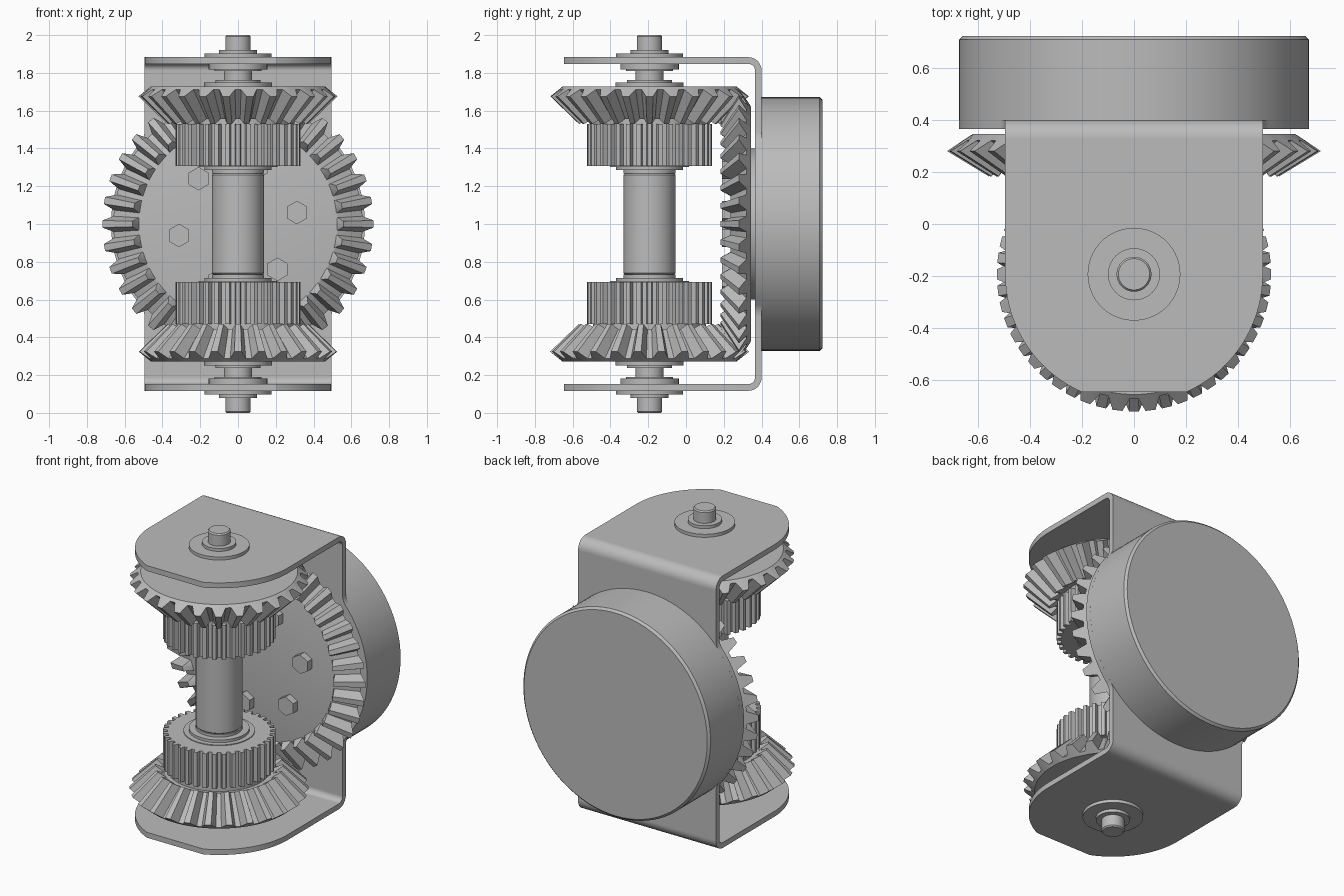
import bpy, bmesh, math
from mathutils import Matrix, Vector

if "Cube" in bpy.data.objects:
    bpy.data.objects.remove(bpy.data.objects["Cube"])

steel = bpy.data.materials.new("steel_grey")
steel.use_nodes = True
GREY = (0.5, 0.5, 0.5, 1)
steel.diffuse_color = GREY
steel.node_tree.nodes["Principled BSDF"].inputs["Base Color"].default_value = GREY

SHAFT_Y = -0.193
HALF = 0.495           # half width of the bracket
THICK = 0.035
BODY_R = 0.672         # housing radius
UPRIGHT = Matrix.Translation((0, SHAFT_Y, 1))
FACING = Matrix.Translation((0, 0, 1)) @ Matrix.Rotation(math.pi / 2, 4, 'X')  # local z -> -y
parts = []


def finish(name, bm, matrix):
    bmesh.ops.transform(bm, matrix=matrix, verts=bm.verts)
    bmesh.ops.recalc_face_normals(bm, faces=bm.faces)
    mesh = bpy.data.meshes.new(name)
    bm.to_mesh(mesh)
    bm.free()
    mesh.materials.append(steel)
    obj = bpy.data.objects.new(name, mesh)
    bpy.context.collection.objects.link(obj)
    parts.append(obj)


def skin(name, loops, matrix):
    """Bridge successive closed loops of points and cap both ends."""
    bm = bmesh.new()
    rings = [[bm.verts.new(p) for p in loop] for loop in loops]
    n = len(rings[0])
    for a, b in zip(rings, rings[1:]):
        for i in range(n):
            j = (i + 1) % n
            bm.faces.new((a[i], a[j], b[j], b[i]))
    bm.faces.new(rings[0][::-1])
    bm.faces.new(rings[-1])
    finish(name, bm, matrix)


def polar(r, angle, z):
    return Vector((r * math.cos(angle), r * math.sin(angle), z))


def lathe(name, profile, matrix, sides=64, phase=0.0):
    skin(name, [[polar(r, phase + math.tau * i / sides, z) for i in range(sides)]
                for r, z in profile], matrix)


def gear(name, teeth, sections, matrix, phase=0.0, root=0.36, tip=0.15):
    """Sections are (root radius, root z, tip radius, tip z)."""
    pitch = math.tau / teeth
    loops = []
    for rr, rz, tr, tz in sections:
        loop = []
        for i in range(teeth):
            a = phase + i * pitch
            loop += [polar(rr, a - root * pitch, rz), polar(tr, a - tip * pitch, tz),
                     polar(tr, a + tip * pitch, tz), polar(rr, a + root * pitch, rz)]
        loops.append(loop)
    skin(name, loops, matrix)


def prism(name, outline, low, high, matrix=Matrix()):
    skin(name, [[(x, y, z) for x, y in outline] for z in (low, high)], matrix)


def arc(cx, cy, r, start, end, steps):
    return [(cx + r * math.cos(start + (end - start) * i / steps),
             cy + r * math.sin(start + (end - start) * i / steps)) for i in range(steps + 1)]


# Shaft assembly: upper half and mirrored lower half
TOP = 0.883
BEND = 0.07
BACK = 0.40
for side, s in (("upper", 1), ("lower", -1)):
    m = UPRIGHT @ Matrix.Diagonal((1, 1, s, 1))
    front = -math.pi / 2
    gear(side + "_bevel_gear", 26,
         [(0.325, 0.562, 0.325, 0.562), (0.333, 0.556, 0.375, 0.53),
          (0.478, 0.712, 0.527, 0.676), (0.462, 0.727, 0.462, 0.727)],
         m, front + (math.pi / 26 if s > 0 else 0))
    gear(side + "_spur_gear", 36, [(0.303, 0.307, 0.332, 0.307), (0.303, 0.53, 0.332, 0.53)],
         m, front, 0.3, 0.2)
    lathe(side + "_gear_core", [(0.3, 0.5), (0.3, 0.6)], m)
    lathe(side + "_inner_collar", [(0.138, 0.268), (0.138, 0.285), (0.178, 0.285),
                                   (0.178, 0.302), (0.21, 0.302), (0.21, 0.31)], m)
    lathe(side + "_hub_collar", [(0.18, 0.72), (0.18, 0.748), (0.12, 0.748), (0.12, 0.762),
                                 (0.075, 0.762), (0.075, 0.81), (0.125, 0.81), (0.125, 0.817),
                                 (0.155, 0.817), (0.155, 0.85)], m)
    lathe(side + "_outer_washer", [(0.178, TOP), (0.178, 0.903), (0.1, 0.903), (0.1, 0.922)], m)
    lathe(side + "_shaft_end", [(0.067, 0.7), (0.067, 0.992), (0.06, 1.0)], m)

    # Bracket arm with rounded front, and the bend joining it to the back
    cut = math.asin(0.452 / HALF)
    straight = BACK - BEND - SHAFT_Y
    outline = ([(-HALF, straight)] + arc(0, 0, HALF, math.pi, math.pi + cut, 20)
               + arc(0, 0, HALF, -cut, 0, 20) + [(HALF, straight)])
    prism(side + "_bracket_arm", outline, TOP - THICK, TOP, m)
    bend = (arc(0, 0, BEND, 0, math.pi / 2, 12)
            + arc(0, 0, BEND - THICK, math.pi / 2, 0, 12))
    axes = Matrix(((0, 0, 1, 0), (1, 0, 0, BACK - BEND), (0, s, 0, 1 + s * (TOP - BEND)),
                   (0, 0, 0, 1)))
    prism(side + "_bracket_bend", bend, -HALF, HALF, axes)

lathe("centre_shaft", [(0.13, -0.268), (0.138, -0.26), (0.138, 0.26), (0.13, 0.268)], UPRIGHT)

# Bracket back: a strip flaring with fillets into a round mounting plate
FILLET = 0.1
rise = math.sqrt((BODY_R + FILLET) ** 2 - (HALF + FILLET) ** 2)
lean = math.atan2(rise, HALF + FILLET)
quarter = ([(HALF, TOP - BEND)]
           + arc(HALF + FILLET, rise, FILLET, math.pi, math.pi + lean, 8)
           + arc(0, 0, BODY_R, lean, 0, 14)[1:])
right_half = quarter + [(x, -y) for x, y in quarter[-2::-1]]
left_half = [(-x, y) for x, y in right_half[::-1]]
prism("bracket_back", right_half + left_half, -BACK, THICK - BACK, FACING)

# Round motor housing behind the bracket
lathe("motor_housing", [(BODY_R - 0.014, -0.722), (BODY_R, -0.708), (BODY_R, -BACK)],
      FACING, 96)

# Large ring bevel gear, its spacer and six hexagonal bolts
gear("ring_bevel_gear", 36,
     [(0.62, -0.345, 0.62, -0.345), (0.66, -0.32, 0.718, -0.28),
      (0.53, -0.238, 0.558, -0.183), (0.524, -0.236, 0.524, -0.236)], FACING)
lathe("ring_gear_spacer", [(0.4, -0.37), (0.4, -0.33)], FACING)
for i in range(6):
    a = math.radians(11 + 60 * i)
    spot = FACING @ Matrix.Translation(polar(0.318, a, -0.24))
    lathe("ring_gear_bolt", [(0.062, 0), (0.062, 0.05)], spot, 6, math.pi / 6)

# Smooth round surfaces while keeping edges crisp
bpy.ops.object.select_all(action='DESELECT')
for obj in parts:
    obj.select_set(True)
bpy.context.view_layer.objects.active = parts[0]
bpy.ops.object.shade_smooth_by_angle(angle=math.radians(25))
